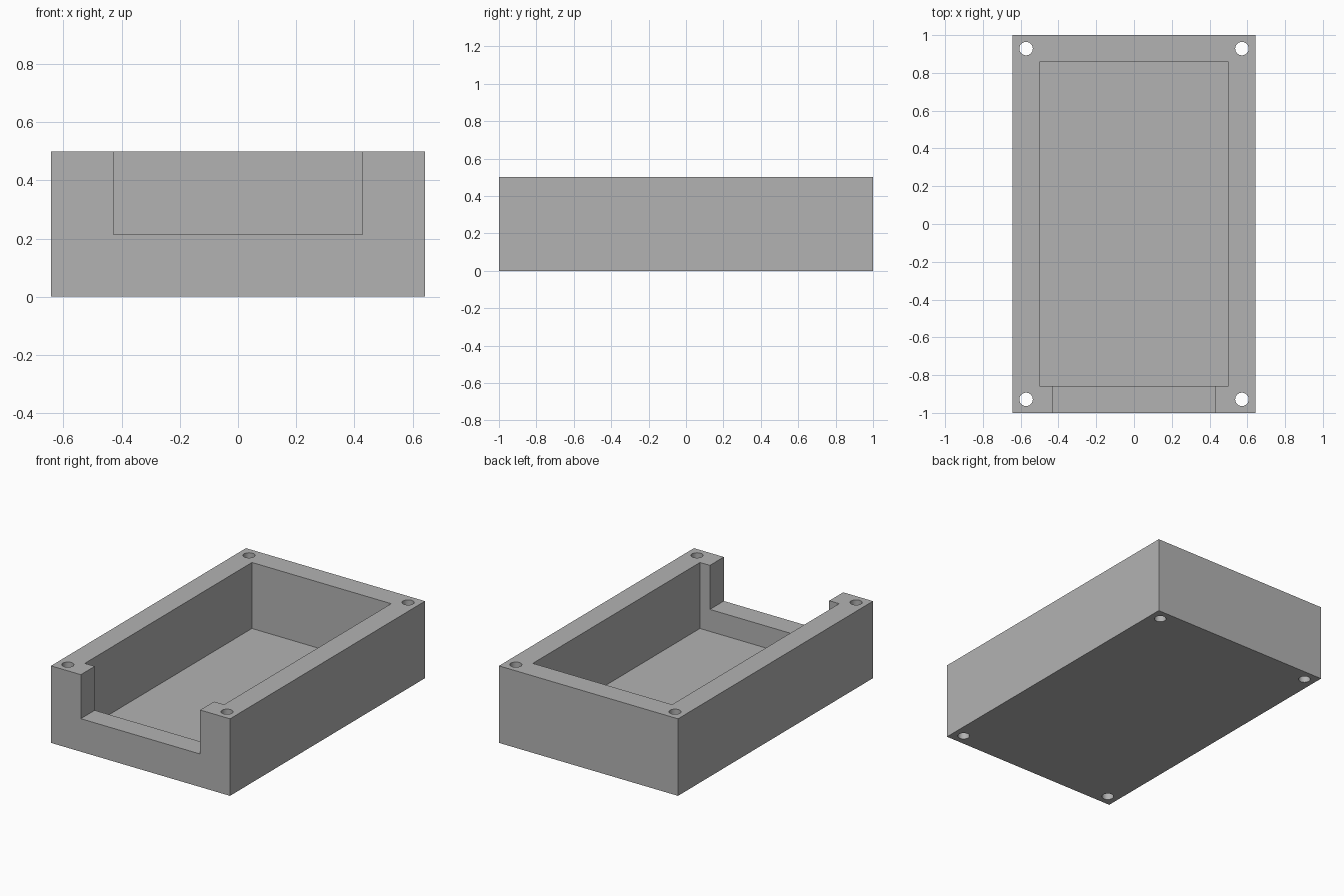
import bpy
import math

U = 1 / 14  # design module: the tray is 18 x 28 x 7 modules

default = bpy.data.objects.get("Cube")
if default:
    bpy.data.objects.remove(default, do_unlink=True)

# Single matte grey
grey = bpy.data.materials.new("plain grey")
grey.use_nodes = True
colour = (0.45, 0.45, 0.45, 1)
grey.diffuse_color = colour
grey.node_tree.nodes["Principled BSDF"].inputs["Base Color"].default_value = colour


def box(name, low, high):
    """Axis-aligned box between two corners given in modules."""
    centre = [(a + b) / 2 * U for a, b in zip(low, high)]
    bpy.ops.mesh.primitive_cube_add(size=1, location=centre)
    ob = bpy.context.object
    ob.name = name
    ob.scale = [(b - a) * U for a, b in zip(low, high)]
    bpy.ops.object.transform_apply(location=True, rotation=False, scale=True)
    ob.data.materials.append(grey)
    return ob


def cut(target, cutter):
    """Subtract the cutter from the target, then discard it."""
    cutter.hide_render = True
    mod = target.modifiers.new("cut", "BOOLEAN")
    mod.operation = "DIFFERENCE"
    mod.solver = "EXACT"
    mod.object = cutter
    bpy.ops.object.select_all(action="DESELECT")
    target.select_set(True)
    bpy.context.view_layer.objects.active = target
    bpy.ops.object.modifier_apply(modifier=mod.name)
    bpy.data.objects.remove(cutter, do_unlink=True)


# Solid block, hollowed from above
tray = box("open_tray", (-9, -14, 0), (9, 14, 7))
cut(tray, box("cavity_cutter", (-7, -12, 1), (7, 12, 8)))

# Wide notch through the front wall
cut(tray, box("front_notch_cutter", (-6, -15, 3), (6, -11, 8)))

# Vertical screw holes through the four corners
for x in (-8, 8):
    for y in (-13, 13):
        bpy.ops.mesh.primitive_cylinder_add(
            vertices=32, radius=U / 2, depth=9 * U,
            location=(x * U, y * U, 3.5 * U))
        hole = bpy.context.object
        hole.name = "screw_hole_cutter"
        hole.data.materials.append(grey)
        cut(tray, hole)

# Round hole walls, crisp box edges
bpy.ops.object.shade_smooth_by_angle(angle=math.radians(30))
